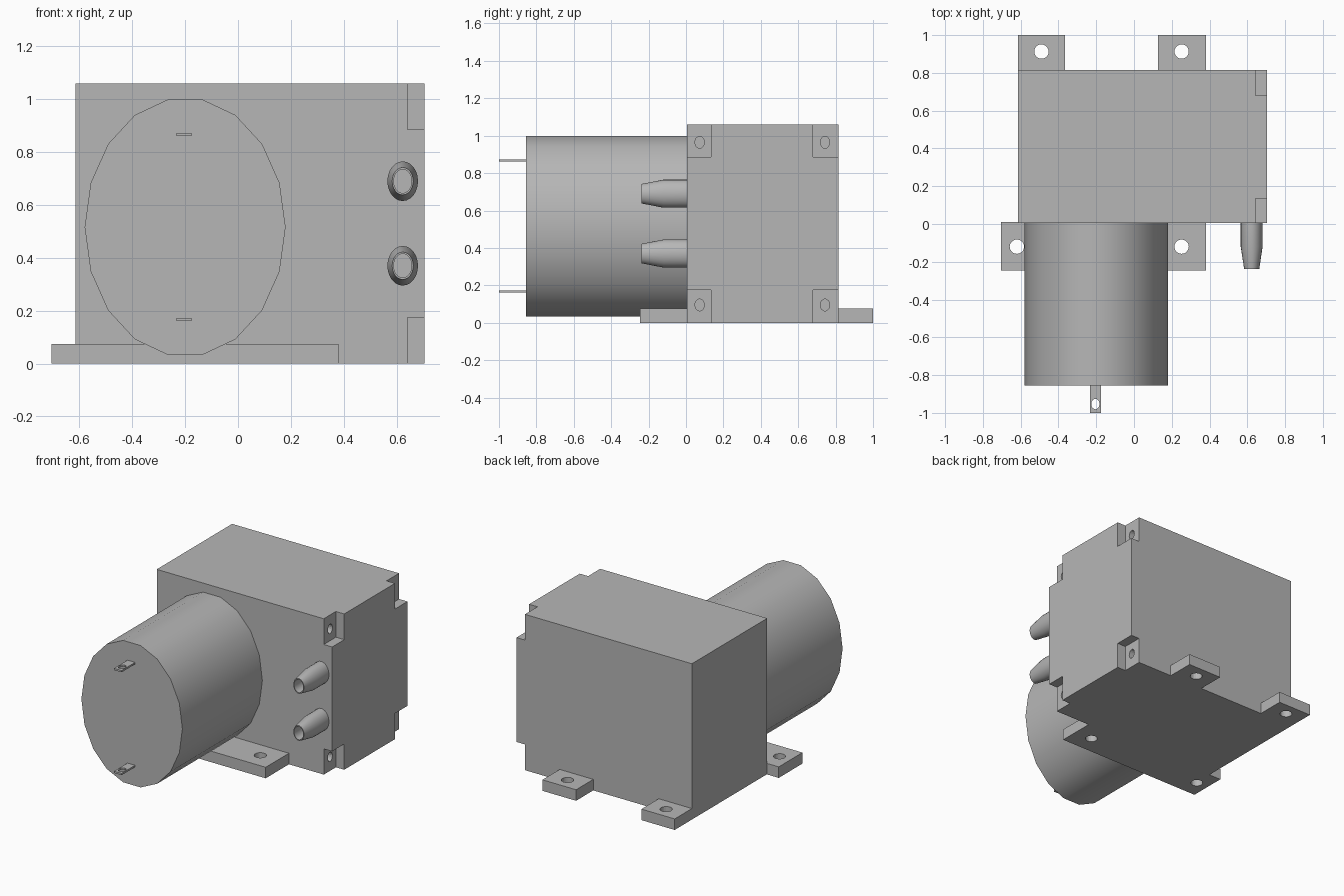
import bpy, bmesh, math
from mathutils import Matrix, Vector

old = bpy.data.objects.get("Cube")
if old:
    bpy.data.objects.remove(old, do_unlink=True)

grey = bpy.data.materials.new("plain_grey")
grey.use_nodes = True
COLOUR = (0.47, 0.47, 0.47, 1)
grey.diffuse_color = COLOUR
grey.node_tree.nodes["Principled BSDF"].inputs["Base Color"].default_value = COLOUR


def finish(name, bm):
    bmesh.ops.recalc_face_normals(bm, faces=bm.faces)
    mesh = bpy.data.meshes.new(name)
    bm.to_mesh(mesh)
    bm.free()
    mesh.materials.append(grey)
    ob = bpy.data.objects.new(name, mesh)
    bpy.context.collection.objects.link(ob)
    return ob


def box(name, x0, x1, y0, y1, z0, z1):
    bm = bmesh.new()
    size = Vector((x1 - x0, y1 - y0, z1 - z0))
    centre = Vector((x0 + x1, y0 + y1, z0 + z1)) / 2
    bmesh.ops.create_cube(bm, size=1, matrix=Matrix.Translation(centre) @ Matrix.Diagonal(size).to_4x4())
    return finish(name, bm)


def lathe(name, axis, centre, profile, sides):
    """Loft elliptical rings (position, radius a, radius b) along an axis."""
    bm = bmesh.new()
    rings = []
    for pos, ra, rb in profile:
        ring = []
        for i in range(sides):
            t = math.tau * i / sides
            a, b = ra * math.cos(t), rb * math.sin(t)
            p = {"x": (pos, a, b), "y": (a, pos, b), "z": (a, b, pos)}[axis]
            ring.append(bm.verts.new(Vector(centre) + Vector(p)))
        rings.append(ring)
    for r, s in zip(rings, rings[1:]):
        for i in range(sides):
            j = (i + 1) % sides
            bm.faces.new((r[i], r[j], s[j], s[i]))
    bm.faces.new(rings[0])
    bm.faces.new(rings[-1])
    return finish(name, bm)


def cut(ob, cutters):
    for c in cutters:
        c.hide_render = True
        mod = ob.modifiers.new("cut", "BOOLEAN")
        mod.operation = "DIFFERENCE"
        mod.solver = "EXACT"
        mod.object = c
    bpy.context.view_layer.update()
    mesh = bpy.data.meshes.new_from_object(ob.evaluated_get(bpy.context.evaluated_depsgraph_get()))
    ob.modifiers.clear()
    ob.data = mesh
    for c in cutters:
        bpy.data.objects.remove(c, do_unlink=True)


def smooth(ob):
    bpy.ops.object.select_all(action="DESELECT")
    ob.select_set(True)
    bpy.context.view_layer.objects.active = ob
    bpy.ops.object.shade_smooth_by_angle(angle=math.radians(35))


# Pump housing with four corner notches and blind screw holes on the left side
LEFT, BACK, TOP = 0.705, 0.815, 1.06
housing = box("housing", -0.615, LEFT, 0.005, BACK, 0, TOP)
cutters = []
for y0, y1, hole_y in ((-0.1, 0.135, 0.073), (0.68, 0.9, 0.743)):
    for z0, z1, hole_z in ((-0.1, 0.175, 0.095), (0.885, 1.2, 0.965)):
        cutters.append(box("notch_cutter", 0.642, 0.8, y0, y1, z0, z1))
        cutters.append(lathe("screw_cutter", "x", (0, hole_y, hole_z),
                             [(0.55, 0.025, 0.032), (0.68, 0.025, 0.032)], 16))
cut(housing, cutters)


# Mounting feet with bolt holes
def foot(name, x0, x1, y0, y1, holes):
    ob = box(name, x0, x1, y0, y1, 0, 0.075)
    cut(ob, [lathe("bolt_cutter", "z", (x, y, 0), [(-0.1, 0.038, 0.038), (0.2, 0.038, 0.038)], 20)
             for x, y in holes])


foot("front_foot", -0.705, 0.38, -0.245, 0.01, [(-0.62, -0.12), (0.252, -0.12)])
foot("back_right_foot", -0.615, -0.365, 0.81, 1, [(-0.49, 0.913)])
foot("back_left_foot", 0.127, 0.38, 0.81, 1, [(0.252, 0.913)])

# Oval motor drum
motor = lathe("motor", "y", (-0.2, 0, 0.516), [(-0.855, 0.38, 0.49), (0.01, 0.38, 0.49)], 18)
smooth(motor)

# Hose nozzles: straight base, tapered tip, hollow bore
for label, z in (("lower", 0.37), ("upper", 0.69)):
    nozzle = lathe(label + "_nozzle", "y", (0.623, 0, z),
                   [(0.01, 0.058, 0.075), (-0.12, 0.058, 0.075), (-0.238, 0.04, 0.052),
                    (-0.238, 0.034, 0.045), (-0.05, 0.034, 0.045)], 24)
    smooth(nozzle)

# Electrical terminals with slotted eyes
for label, z in (("lower", 0.167), ("upper", 0.867)):
    tab = box(label + "_terminal", -0.233, -0.176, -1, -0.85, z - 0.006, z + 0.006)
    cut(tab, [lathe("eye_cutter", "z", (-0.2045, -0.953, z),
                    [(-0.1, 0.022, 0.028), (0.1, 0.022, 0.028)], 12)])
